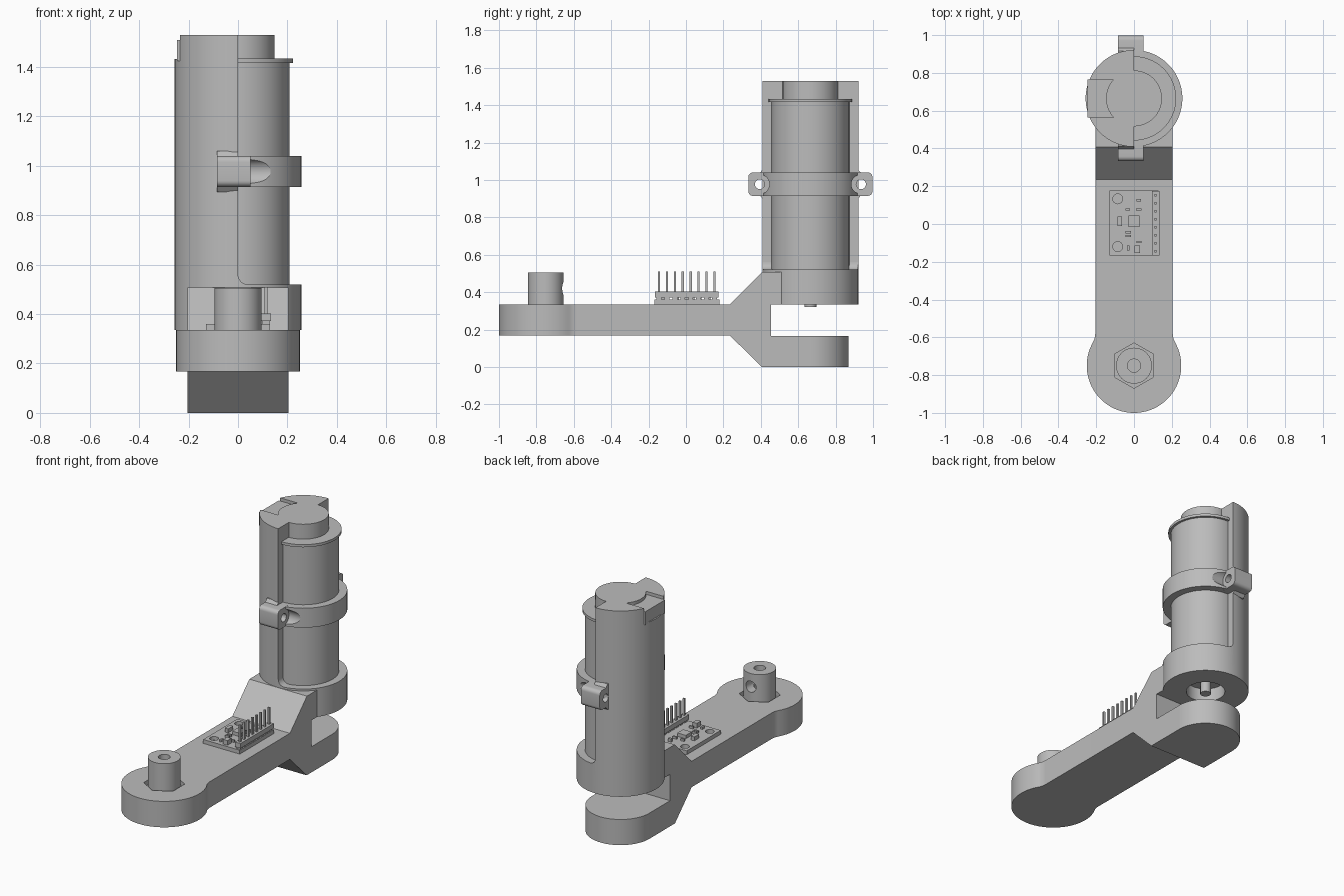
import bpy, bmesh
from math import sin, cos, pi, radians, acos, sqrt
from mathutils import Vector, Matrix

cube = bpy.data.objects.get("Cube")
if cube:
    bpy.data.objects.remove(cube, do_unlink=True)

grey = bpy.data.materials.new("plain grey")
grey.use_nodes = True
grey.diffuse_color = (0.5, 0.5, 0.5, 1)
grey.node_tree.nodes["Principled BSDF"].inputs["Base Color"].default_value = (0.5, 0.5, 0.5, 1)

MY = 0.665      # motor axis
HY = -0.75      # hub axis
R = 0.256       # housing radius
W = 0.205       # half width of the arm


def finish(name, bm):
    bmesh.ops.recalc_face_normals(bm, faces=bm.faces)
    mesh = bpy.data.meshes.new(name)
    bm.to_mesh(mesh)
    bm.free()
    mesh.materials.append(grey)
    ob = bpy.data.objects.new(name, mesh)
    bpy.context.collection.objects.link(ob)
    return ob


def prism(name, pts, axis, lo, hi):
    """Extrude a 2D outline: (y,z) along x, (x,z) along y or (x,y) along z."""
    place = {"x": lambda a, b: (lo, a, b),
             "y": lambda a, b: (a, lo, b),
             "z": lambda a, b: (a, b, lo)}[axis]
    bm = bmesh.new()
    face = bm.faces.new([bm.verts.new(place(*p)) for p in pts])
    step = Vector([(hi - lo) * (axis == k) for k in "xyz"])
    new = bmesh.ops.extrude_face_region(bm, geom=[face])["geom"]
    bmesh.ops.translate(bm, vec=step, verts=[v for v in new if isinstance(v, bmesh.types.BMVert)])
    return finish(name, bm)


def arc(cx, cy, r, a, b, n=24):
    """Points on an arc, angles in degrees."""
    return [(cx + r * cos(radians(a + (b - a) * i / n)),
             cy + r * sin(radians(a + (b - a) * i / n))) for i in range(n + 1)]


def disc(name, a, b, r, lo, hi, axis="z", n=64, turn=0):
    return prism(name, arc(a, b, r, turn, turn + 360, n)[:-1], axis, lo, hi)


def box(name, x, y, z):
    return prism(name, [(x[0], y[0]), (x[1], y[0]), (x[1], y[1]), (x[0], y[1])], "z", *z)


def boolean(ob, tool, op="DIFFERENCE"):
    mod = ob.modifiers.new("cut", "BOOLEAN")
    mod.operation, mod.object, mod.solver = op, tool, "EXACT"
    bpy.context.view_layer.objects.active = ob
    bpy.ops.object.modifier_apply(modifier=mod.name)
    bpy.data.objects.remove(tool, do_unlink=True)


# Arm plate: round end blended by fillets into a straight bar
F = 0.1
fy = HY + sqrt((R - 0.006 + F) ** 2 - (W + F) ** 2)
t = acos((W + F) / (R - 0.006 + F)) * 180 / pi
outline = (arc(W + F, fy, F, 180, 180 + t, 8)[:-1]
           + arc(0, HY, R - 0.006, t, -180 - t, 64)
           + arc(-W - F, fy, F, -t, 0, 8)[1:]
           + [(-W, 0.235), (W, 0.235)])
arm = prism("arm", outline, "z", 0.168, 0.335)
boolean(arm, disc("hex_cutter", 0, HY, 0.12, 0.305, 0.4, n=6, turn=90))

# Forked neck with sloped faces and a flat slot
prism("fork_neck", [(0.235, 0.168), (0.405, 0), (MY, 0), (MY, 0.165), (0.455, 0.165),
                    (0.455, 0.335), (0.54, 0.335), (0.54, 0.508), (0.408, 0.508), (0.235, 0.335)],
      "x", -W, W)
prism("lower_fork_end", arc(0, MY, W, 0, 180, 32), "z", 0, 0.165)

# Hub with a vertical bore and a set screw hole
hub = disc("hub", 0, HY, 0.095, 0.3, 0.505)
boolean(hub, disc("bore_cutter", 0, HY, 0.035, 0.35, 0.6, n=32))
boolean(hub, disc("screw_cutter", 0, 0.42, 0.036, HY, HY + 0.2, axis="y", n=32))

# Motor housing: full cup below, half shell above, fillet between
housing = disc("motor_housing", 0, MY, R, 0.335, 1.53, n=96)
opening = [(0.4, 0.52)] + arc(0.04, 0.56, 0.04, 270, 180, 8) + [(0, 1.7), (0.4, 1.7)]
boolean(housing, prism("opening_cutter", opening, "y", 0.2, 1.2))
boolean(housing, box("notch_cutter", (-0.4, -0.05), (MY - 0.1, MY + 0.1), (1.432, 1.7)))
boolean(housing, disc("shaft_recess_cutter", 0, MY, 0.115, 0.2, 0.42))

# Motor
disc("motor_body", 0, MY, 0.208, 0.5, 1.42)
disc("motor_flange", 0, MY, 0.223, 1.417, 1.434)
disc("motor_end_cap", 0, MY, 0.148, 1.42, 1.53)
disc("motor_shaft", 0, MY, 0.032, 0.32, 0.45, n=24)
box("motor_plug", (-0.246, -0.1), (MY - 0.1, MY + 0.1), (1.425, 1.51))

# Clamp: half ring with bolted ears, matched by bosses on the housing
Z0, Z1, ZM = 0.915, 1.04, 0.977
clamp = prism("clamp_ring", arc(0, MY, R, -90, 90, 48) + arc(0, MY, 0.207, 90, -90, 48), "z", Z0, Z1)
for s, side in ((-1, "front"), (1, "back")):
    def tab(flare):
        tip = 0.332 - 0.025
        pts = [(0.225, Z0 - flare), (0.252, Z0 - flare), (0.258 + flare / 2, Z0)]
        pts += arc(tip, Z0 + 0.025, 0.025, -90, 0, 6) + arc(tip, Z1 - 0.025, 0.025, 0, 90, 6)
        pts += [(0.258 + flare / 2, Z1), (0.252, Z1 + flare), (0.225, Z1 + flare)]
        return [(MY + s * d, z) for d, z in pts]
    hole_y = MY + s * 0.271
    boolean(clamp, prism("ear", tab(0.0005), "x", 0, 0.05), "UNION")
    boolean(clamp, disc("head_cutter", hole_y, ZM, 0.052, 0.05, 0.3, axis="x", n=32))
    boolean(clamp, disc("bolt_cutter", hole_y, ZM, 0.026, -0.1, 0.1, axis="x", n=32))
    boss = prism(side + "_boss", tab(0.02), "x", -0.084, 0)
    boolean(boss, disc("bolt_cutter", hole_y, ZM, 0.026, -0.2, 0.1, axis="x", n=32))

# Circuit board with two mounting holes
TOP = 0.36
board = box("circuit_board", (-0.13, 0.13), (-0.168, 0.178), (0.33, TOP))
for y in (-0.12, 0.133):
    boolean(board, disc("mount_cutter", -0.086, y, 0.026, 0.337, 0.4, n=32))

# Pin header
box("header_strip", (0.094, 0.134), (-0.166, 0.174), (0.372, 0.403))
for i in range(8):
    y = -0.144 + i * 0.0423
    box("header_foot", (0.1, 0.128), (y - 0.013, y + 0.013), (TOP - 0.002, 0.375))
    box("header_pin", (0.108, 0.12), (y - 0.006, y + 0.006), (TOP, 0.51))

# Small board components: centre x, centre y, width, depth, height
for x, y, w, d, h in ((0, 0.015, 0.06, 0.06, 0.022), (-0.075, 0.015, 0.024, 0.05, 0.025),
                      (0.025, 0.125, 0.024, 0.014, 0.02), (0.025, 0.077, 0.028, 0.012, 0.014),
                      (-0.032, 0.077, 0.024, 0.012, 0.014), (-0.03, -0.043, 0.028, 0.012, 0.014),
                      (-0.03, -0.064, 0.028, 0.012, 0.014), (-0.03, -0.127, 0.012, 0.024, 0.014),
                      (0.027, -0.095, 0.028, 0.012, 0.014), (0.017, -0.133, 0.03, 0.04, 0.03)):
    box("component", (x - w / 2, x + w / 2), (y - d / 2, y + d / 2), (TOP - 0.002, TOP + h))

# Smooth round surfaces, keep sharp edges
for ob in bpy.context.scene.objects:
    ob.select_set(ob.type == "MESH" and grey.name in ob.data.materials)
bpy.context.view_layer.objects.active = arm
bpy.ops.object.shade_smooth_by_angle(angle=radians(30))
